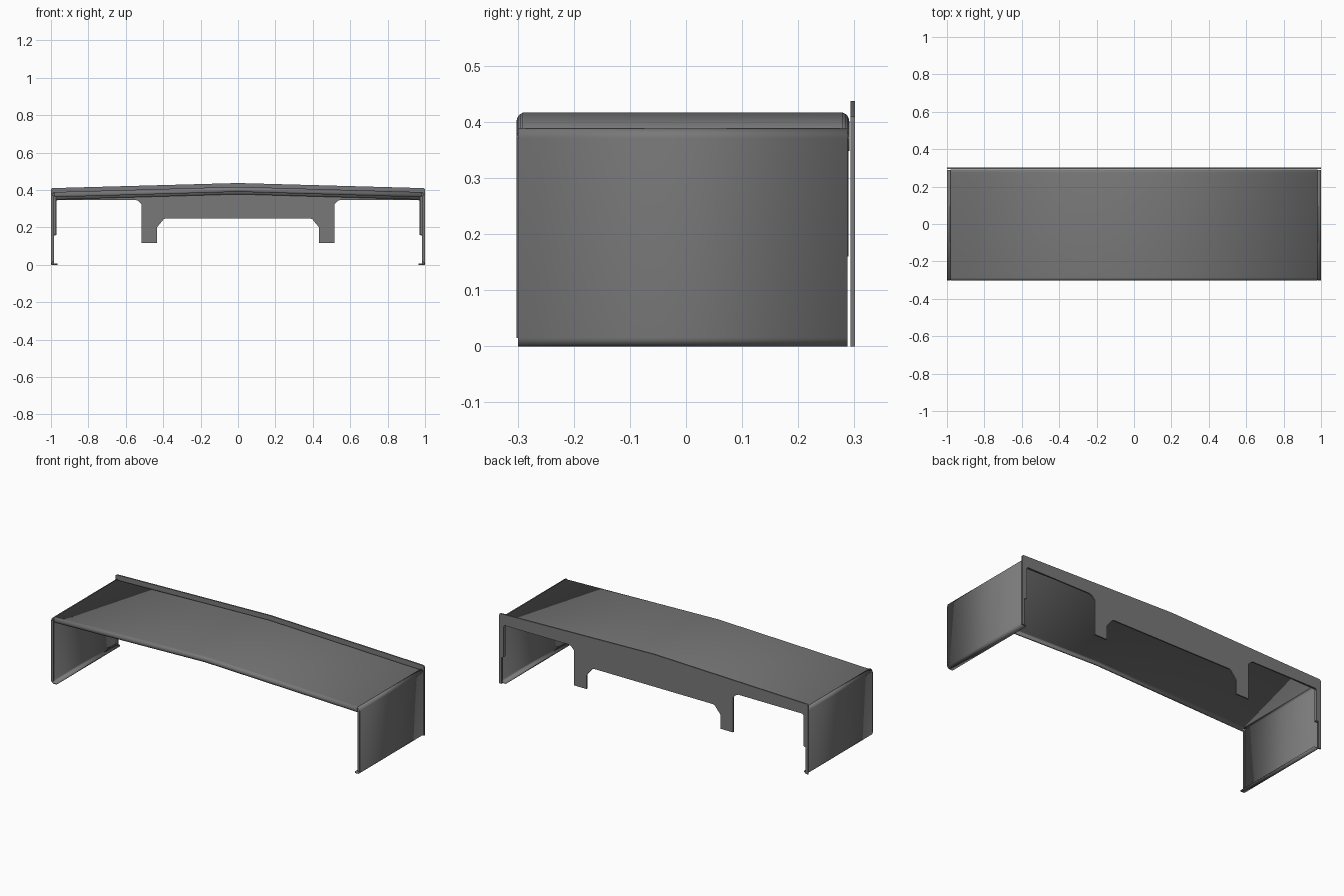
import bpy, bmesh, math

cube = bpy.data.objects.get("Cube")
if cube:
    bpy.data.objects.remove(cube)

T = 0.008  # sheet thickness

steel = bpy.data.materials.new("grey sheet metal")
steel.use_nodes = True
COLOUR = (0.19, 0.19, 0.19, 1)
steel.diffuse_color = COLOUR
steel.node_tree.nodes["Principled BSDF"].inputs["Base Color"].default_value = COLOUR


def finish(name, bm, thickness=0):
    bmesh.ops.recalc_face_normals(bm, faces=bm.faces)
    mesh = bpy.data.meshes.new(name)
    bm.to_mesh(mesh)
    bm.free()
    mesh.materials.append(steel)
    ob = bpy.data.objects.new(name, mesh)
    bpy.context.collection.objects.link(ob)
    if thickness:
        mod = ob.modifiers.new("Sheet", 'SOLIDIFY')
        mod.thickness = thickness
        mod.offset = 0
        mod.use_even_offset = True
    bpy.ops.object.select_all(action='DESELECT')
    ob.select_set(True)
    bpy.context.view_layer.objects.active = ob
    bpy.ops.object.shade_smooth_by_angle(angle=math.radians(35))
    return ob


def sheet(name, rows):
    """Folded sheet lofted through equal-length rows of points."""
    bm = bmesh.new()
    grid = [[bm.verts.new(p) for p in row] for row in rows]
    for a, b in zip(grid, grid[1:]):
        for i in range(len(a) - 1):
            bm.faces.new((a[i], a[i + 1], b[i + 1], b[i]))
    return finish(name, bm, T)


def plate(name, outline, y0, y1):
    """Flat plate cut from an x-z outline."""
    bm = bmesh.new()
    face = bm.faces.new([bm.verts.new((x, y0, z)) for x, z in outline])
    ext = bmesh.ops.extrude_face_region(bm, geom=[face])
    bmesh.ops.translate(bm, vec=(0, y1 - y0, 0),
                        verts=[v for v in ext["geom"] if isinstance(v, bmesh.types.BMVert)])
    return finish(name, bm)


def bend(cx, cy, r, start, end, steps=5):
    """Arc of points between two angles in degrees."""
    angles = [math.radians(start + (end - start) * i / steps) for i in range(steps + 1)]
    return [(cx + r * math.cos(a), cy + r * math.sin(a)) for a in angles]


def ridge(x):
    return 0.417 - 0.029 * abs(x)


# Pitched roof with folded front lip and rear flange, section given as (y, drop)
section = [(-0.298, 0.027)] + bend(-0.286, 0.016, 0.012, 180, 270) \
    + bend(0.275, 0.016, 0.012, 270, 360) + [(0.287, 0.04)]
sheet("roof_panel", [[(x, y, ridge(x) - d) for y, d in section] for x in (-0.982, 0, 0.982)])

# Side walls with curled foot, rounded shoulder and narrow folded edges
wall = [(0.966, 0.004)] + bend(0.984, 0.016, 0.012, 270, 360) \
    + bend(0.982, 0.3705, 0.014, 0, 90)
for side, s in (("left", 1), ("right", -1)):
    sheet(side + "_wall", [[(s * x, y, z) for x, z in wall] for y in (-0.299, 0.288)])
    plate(side + "_front_edge", [(s * x, z) for x, z in
          ((0.985, 0.015), (0.999, 0.015), (0.999, 0.37), (0.985, 0.37))], -0.302, -0.297)
    plate(side + "_rear_flange", [(s * x, z) for x, z in
          ((0.972, 0.16), (0.994, 0.16), (0.994, 0.37), (0.972, 0.37))], 0.282, 0.29)

# Rear plate: half outline from the top centre round to the bottom centre, then mirrored
half = [(0, 0.437)] + bend(0.99, 0.4, 0.01, 80, 0, 4) + [
    (1.0, 0.0), (0.985, 0.0), (0.985, 0.155), (0.971, 0.16), (0.971, 0.34), (0.964, 0.347),
    (0.55, 0.347), (0.535, 0.342), (0.515, 0.322), (0.515, 0.117), (0.433, 0.117),
    (0.433, 0.2), (0.398, 0.243), (0.386, 0.248)]
plate("rear_plate", half + [(-x, z) for x, z in reversed(half[1:])], 0.293, 0.301)
